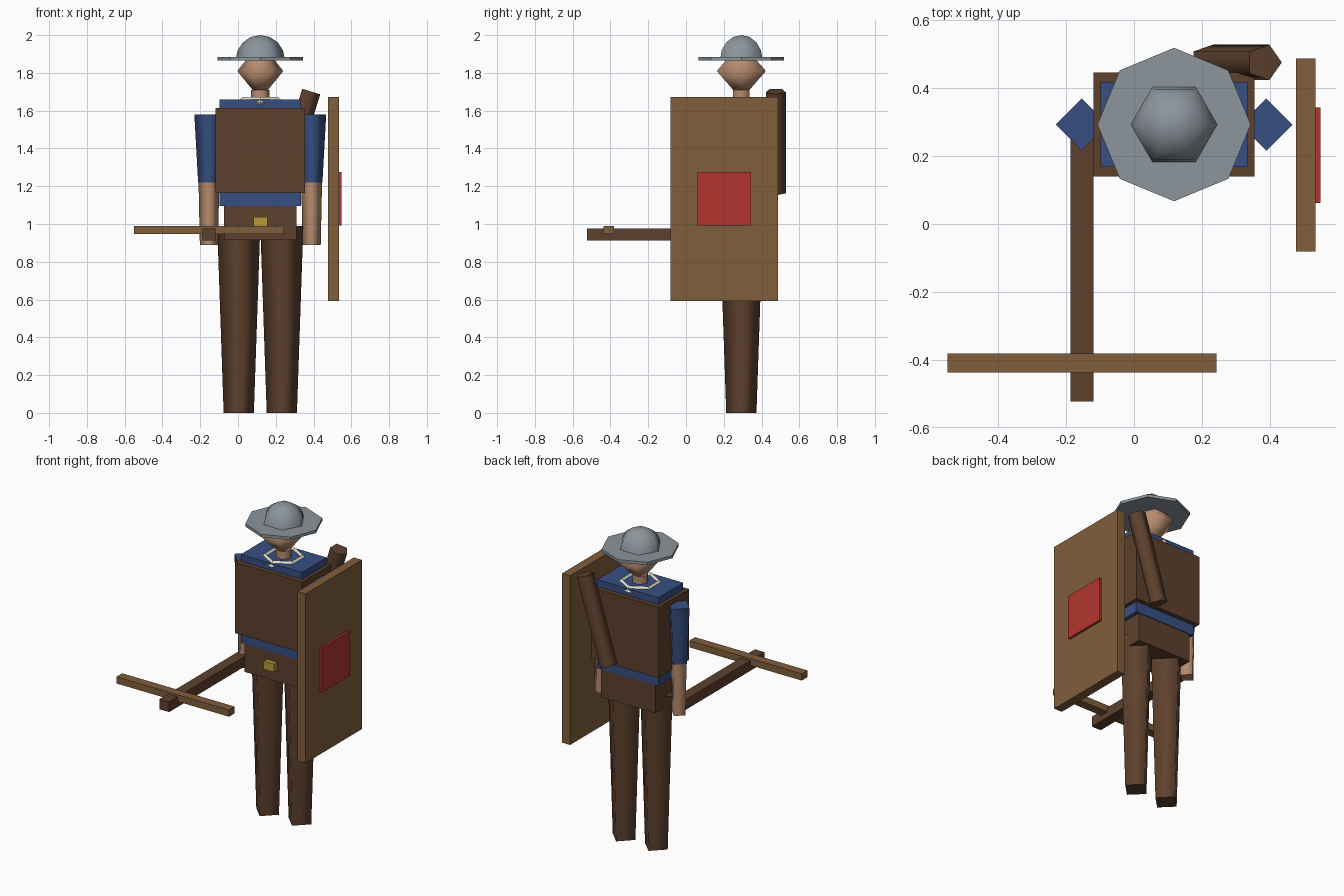
import bpy, bmesh, math
from mathutils import Matrix, Vector

old = bpy.data.objects.get("Cube")
if old:
    bpy.data.objects.remove(old, do_unlink=True)

CX, CY = 0.118, 0.293      # body axis


def material(name, hex_code):
    def linear(c):
        return c / 12.92 if c <= 0.04045 else ((c + 0.055) / 1.055) ** 2.4
    rgb = [linear(int(hex_code[i:i + 2], 16) / 255) for i in (0, 2, 4)]
    mat = bpy.data.materials.new(name)
    mat.use_nodes = True
    mat.diffuse_color = (*rgb, 1)
    node = mat.node_tree.nodes["Principled BSDF"]
    node.inputs["Base Color"].default_value = (*rgb, 1)
    node.inputs["Roughness"].default_value = 0.8
    return mat


BLUE = material("blue cloth", "374F82")
BROWN = material("brown leather", "5E412D")
WOOD = material("light wood", "805E3B")
RED = material("red paint", "B4352F")
STEEL = material("grey steel", "8C959C")
SKIN = material("skin", "B78C6D")
GOLD = material("gold", "BC9A3A")
CREAM = material("cream cloth", "E2DED0")


def finish(bm, name, mat):
    bmesh.ops.recalc_face_normals(bm, faces=bm.faces)
    mesh = bpy.data.meshes.new(name)
    bm.to_mesh(mesh)
    bm.free()
    mesh.materials.append(mat)
    obj = bpy.data.objects.new(name, mesh)
    bpy.context.collection.objects.link(obj)
    return obj


def box(name, mat, x, y, z):
    """Box from three (low, high) ranges."""
    bm = bmesh.new()
    bmesh.ops.create_cube(bm, size=1)
    for v in bm.verts:
        v.co = [sum(r) / 2 + c * (r[1] - r[0]) for r, c in zip((x, y, z), v.co)]
    return finish(bm, name, mat)


def body_box(name, mat, half_x, half_y, z):
    return box(name, mat, (CX - half_x, CX + half_x), (CY - half_y, CY + half_y), z)


def lathe(name, mat, sides, profile, centre, scale_y=1.0, turn=0.0, smooth=True):
    """Closed solid from (radius, height) rings; zero radius makes a point."""
    bm = bmesh.new()
    rings = []
    for r, z in profile:
        count = sides if r > 0 else 1
        angles = [turn + 2 * math.pi * i / sides for i in range(count)]
        rings.append([bm.verts.new((r * math.cos(a), r * scale_y * math.sin(a), z))
                      for a in angles])
    for low, high in zip(rings, rings[1:]):
        for i in range(sides):
            j = (i + 1) % sides
            n, m = len(low), len(high)
            corners = [low[i % n], low[j % n], high[j % m], high[i % m]]
            bm.faces.new(list(dict.fromkeys(corners))).smooth = smooth
    for ring in (rings[0], rings[-1]):
        if len(ring) > 2:
            cap = bm.faces.new(ring)
            for e in cap.edges:
                e.smooth = False
    bmesh.ops.translate(bm, verts=bm.verts, vec=Vector(centre))
    return finish(bm, name, mat)


# Torso, jerkin, hips and buckle
body_box("shirt", BLUE, 0.216, 0.125, (1.095, 1.66))
body_box("jerkin", BROWN, 0.237, 0.153, (1.163, 1.615))
body_box("hips", BROWN, 0.192, 0.12, (0.915, 1.095))
box("belt_buckle", GOLD, (CX - 0.037, CX + 0.037), (CY - 0.15, CY - 0.11), (0.985, 1.037))

# Four-sided tapered limbs
for side, sign in (("left", 1), ("right", -1)):
    leg = (CX + sign * 0.114, CY, 0)
    arm = (CX + sign * 0.272, CY, 0)
    lathe(side + "_leg", BROWN, 4, [(0.08, 0), (0.114, 0.99)], leg)
    lathe(side + "_sleeve", BLUE, 4, [(0.057, 1.22), (0.077, 1.58)], arm)
    lathe(side + "_forearm", SKIN, 4, [(0.048, 0.89), (0.055, 1.22)], arm)

# Collar: six-sided ring with a diamond section
bm = bmesh.new()
section = [(0.14, 0), (0.11, 0.03), (0.08, 0), (0.11, -0.03)]
loops = []
for i in range(6):
    a = math.radians(30 + 60 * i)
    loops.append([bm.verts.new((CX + r * math.cos(a), CY + r * math.sin(a), 1.643 + z))
                  for r, z in section])
for i in range(6):
    one, two = loops[i], loops[(i + 1) % 6]
    for k in range(4):
        n = (k + 1) % 4
        bm.faces.new((one[k], two[k], two[n], one[n]))
finish(bm, "collar", CREAM)

# Neck, head and brimmed helmet
lathe("neck", SKIN, 6, [(0.05, 1.62), (0.05, 1.71)], (CX, CY, 0))
lathe("head", SKIN, 6, [(0, -0.15), (0.122, 0), (0, 0.15)], (CX, CY, 1.81), scale_y=1.23)
lathe("helmet_brim", STEEL, 8, [(0.226, 1.866), (0.226, 1.884)], (CX, CY, 0), smooth=False)
arc = [math.radians(22.5 * i) for i in range(4)]
dome = [(0.13 * math.cos(a), 0.13 * math.sin(a)) for a in arc] + [(0, 0.13)]
lathe("helmet_dome", STEEL, 6, dome, (CX, CY, 1.87))

# Quiver leaning across the back
quiver = lathe("quiver", BROWN, 5, [(0.055, -0.28), (0.055, 0.28)], (0, 0, 0))
quiver.data.transform(Matrix.Translation((0.30, 0.476, 1.435)) @ Matrix.Rotation(0.3, 4, "Y"))

# Crossbow in the right hand
box("crossbow_stock", BROWN, (-0.187, -0.12), (-0.523, 0.28), (0.912, 0.977))
box("crossbow_bow", WOOD, (-0.55, 0.243), (-0.438, -0.381), (0.947, 0.99))

# Large shield on the left side
box("shield", WOOD, (0.477, 0.534), (-0.081, 0.487), (0.593, 1.672))
box("shield_emblem", RED, (0.53, 0.549), (0.062, 0.343), (0.992, 1.275))
